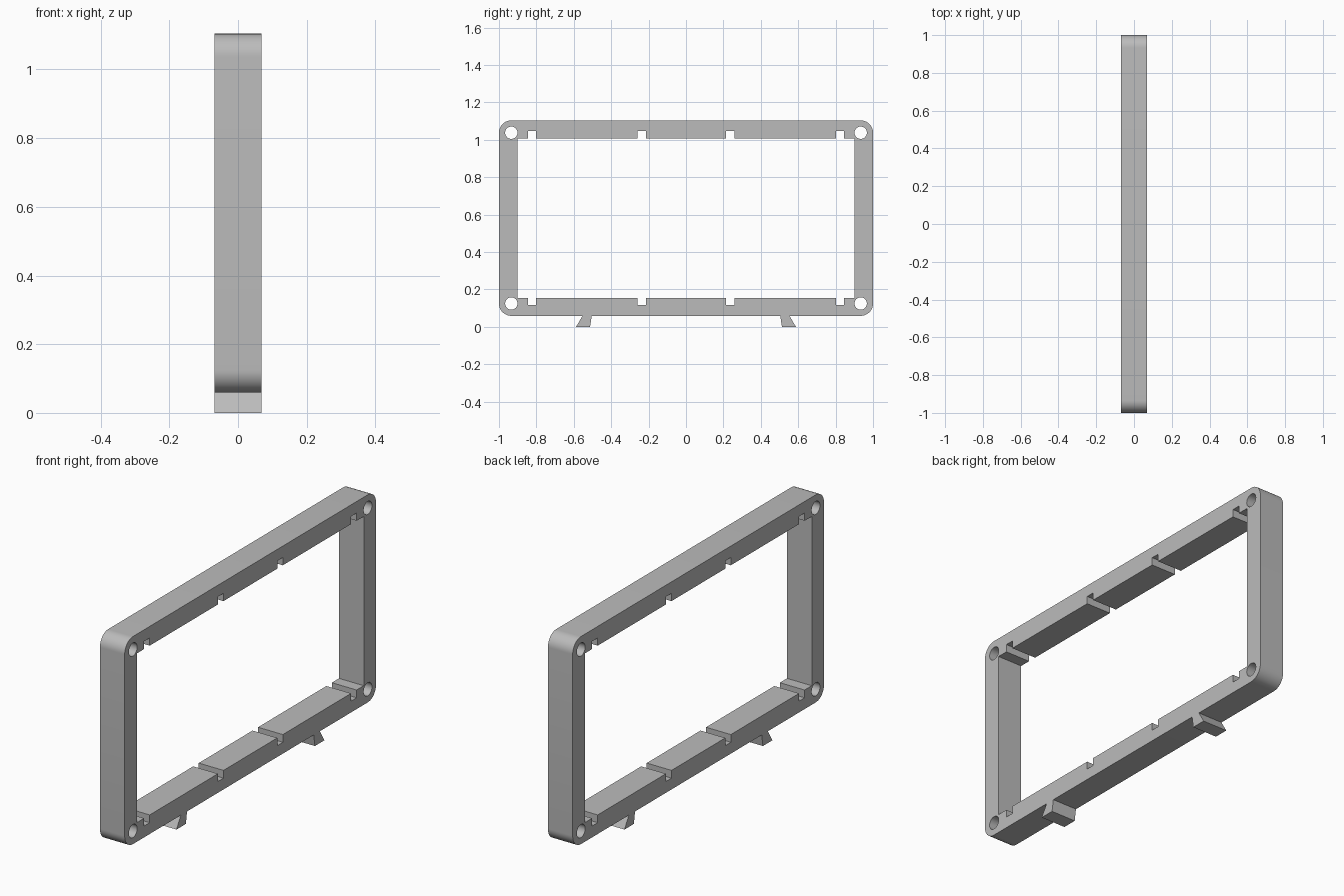
import bpy, bmesh
from math import sin, cos, pi, radians
from mathutils import Matrix

cube = bpy.data.objects.get("Cube")
if cube:
    bpy.data.objects.remove(cube, do_unlink=True)

grey = bpy.data.materials.new("plain grey")
grey.use_nodes = True
grey.diffuse_color = (0.5, 0.5, 0.5, 1)
grey.node_tree.nodes["Principled BSDF"].inputs["Base Color"].default_value = (0.5, 0.5, 0.5, 1)

HALF_THICK = 0.069
BOTTOM, TOP = 0.059, 1.104
IN_Y, IN_BOTTOM, IN_TOP = 0.902, 0.155, 1.007
RADIUS, HOLE = 0.066, 0.033
NOTCH_DEPTH, NOTCH_HALF = 0.039, 0.022
NOTCHES = (-0.823, -0.236, 0.236, 0.823)


def arc(cy, cz, r, start, sweep, steps):
    return [(cy + r * cos(start + sweep * i / steps),
             cz + r * sin(start + sweep * i / steps)) for i in range(steps + 1)]


def extrude_profile(name, loops):
    """Fill closed (y, z) loops, with inner loops as holes, and extrude along x."""
    curve = bpy.data.curves.new(name + "_profile", "CURVE")
    curve.dimensions = "2D"
    curve.fill_mode = "BOTH"
    curve.extrude = HALF_THICK
    for pts in loops:
        spline = curve.splines.new("POLY")
        spline.points.add(len(pts) - 1)
        for p, (y, z) in zip(spline.points, pts):
            p.co = (y, z, 0, 1)
        spline.use_cyclic_u = True
    temp = bpy.data.objects.new(name + "_profile", curve)
    bpy.context.collection.objects.link(temp)
    bpy.context.view_layer.update()
    mesh = bpy.data.meshes.new_from_object(temp.evaluated_get(bpy.context.evaluated_depsgraph_get()))
    bpy.data.objects.remove(temp, do_unlink=True)
    bpy.data.curves.remove(curve)
    # Stand the profile up: its x, y become the model's y, z
    mesh.transform(Matrix(((0, 0, 1, 0), (1, 0, 0, 0), (0, 1, 0, 0), (0, 0, 0, 1))))
    bm = bmesh.new()
    bm.from_mesh(mesh)
    bmesh.ops.remove_doubles(bm, verts=bm.verts, dist=0.0001)
    bmesh.ops.recalc_face_normals(bm, faces=bm.faces)
    bm.to_mesh(mesh)
    bm.free()
    mesh.name = name
    mesh.materials.clear()
    mesh.materials.append(grey)
    obj = bpy.data.objects.new(name, mesh)
    bpy.context.collection.objects.link(obj)
    bpy.ops.object.select_all(action="DESELECT")
    obj.select_set(True)
    bpy.context.view_layer.objects.active = obj
    bpy.ops.object.shade_smooth_by_angle(angle=radians(30))
    return obj


# Rounded outer outline and the four bolt holes share their corner centres
centres = [(1 - RADIUS, TOP - RADIUS), (RADIUS - 1, TOP - RADIUS),
           (RADIUS - 1, BOTTOM + RADIUS), (1 - RADIUS, BOTTOM + RADIUS)]
outer, holes = [], []
for i, (cy, cz) in enumerate(centres):
    outer += arc(cy, cz, RADIUS, i * pi / 2, pi / 2, 12)
    holes.append(arc(cy, cz, HOLE, 0, 2 * pi, 32)[:-1])


# Window outline with slots cut into the top and bottom rails
def notched_edge(z, depth):
    pts = [(-IN_Y, z)]
    for c in NOTCHES:
        a, b = c - NOTCH_HALF, c + NOTCH_HALF
        pts += [(a, z), (a, z + depth), (b, z + depth), (b, z)]
    return pts + [(IN_Y, z)]


window = notched_edge(IN_BOTTOM, -NOTCH_DEPTH) + notched_edge(IN_TOP, NOTCH_DEPTH)[::-1]
extrude_profile("frame", [outer, window] + holes)

# Splayed feet under the bottom rail
foot = [(0.504, BOTTOM), (0.513, 0), (0.588, 0), (0.553, BOTTOM)]
extrude_profile("back_foot", [foot])
extrude_profile("front_foot", [[(-y, z) for y, z in foot]])
